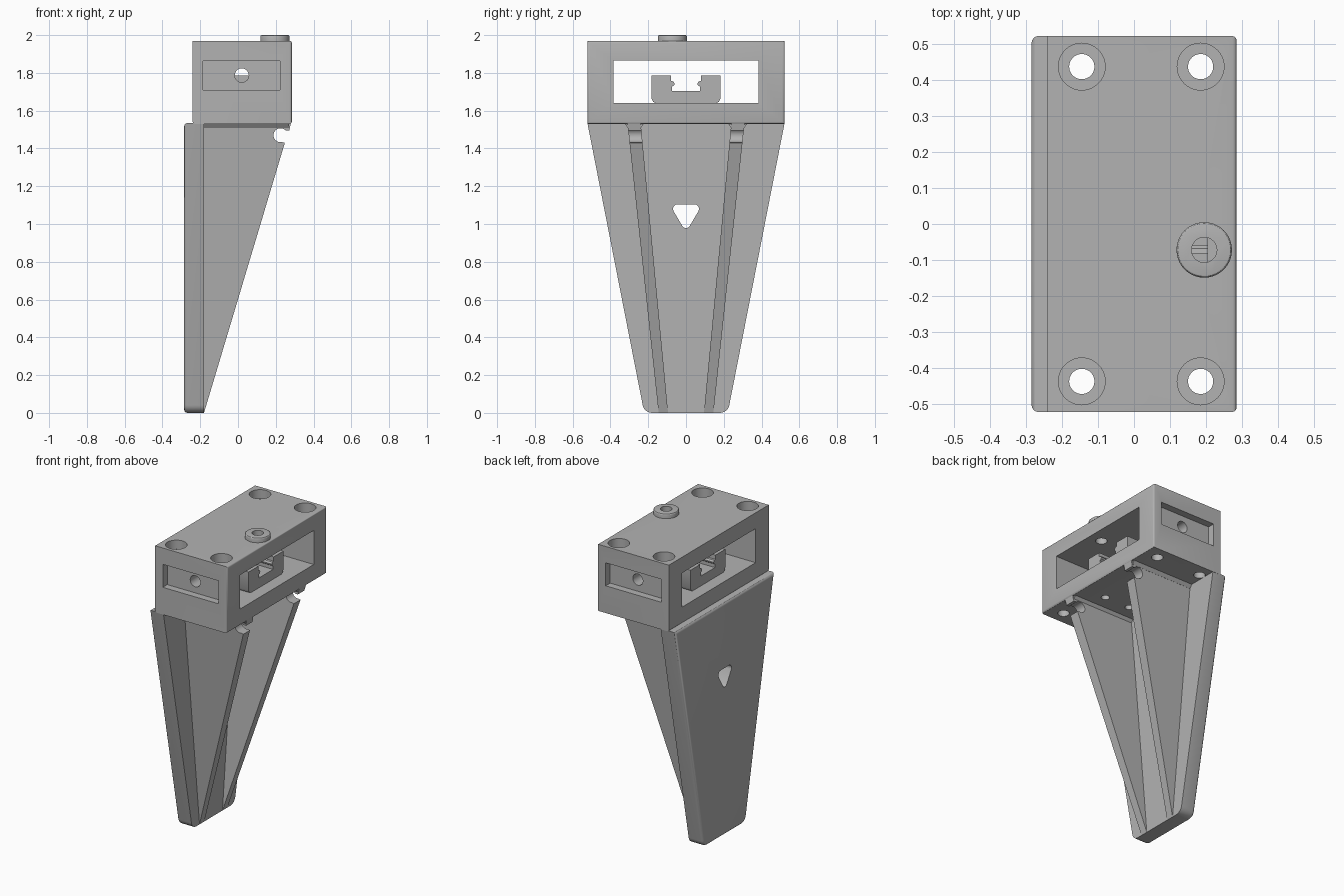
import bpy, bmesh, math
from mathutils import Vector

cube = bpy.data.objects.get("Cube")
if cube:
    bpy.data.objects.remove(cube, do_unlink=True)

grey = bpy.data.materials.new("plain grey")
grey.use_nodes = True
grey.diffuse_color = (0.45, 0.45, 0.45, 1)
grey.node_tree.nodes["Principled BSDF"].inputs["Base Color"].default_value = grey.diffuse_color


def prism(name, points, axis, lo, hi, round_rule=None, radius=0.012):
    """Extrude a 2D outline along an axis; round the edges picked by round_rule."""
    def place(p, d):
        a, b = p
        return {"x": (d, a, b), "y": (a, d, b), "z": (a, b, d)}[axis]
    bm = bmesh.new()
    low = [bm.verts.new(place(p, lo)) for p in points]
    high = [bm.verts.new(place(p, hi)) for p in points]
    bm.faces.new(low)
    bm.faces.new(high)
    for i in range(len(points)):
        j = (i + 1) % len(points)
        bm.faces.new((low[i], low[j], high[j], high[i]))
    bmesh.ops.recalc_face_normals(bm, faces=bm.faces)
    if round_rule:
        picked = [e for e in bm.edges if round_rule(e.verts[0].co, e.verts[1].co)]
        bmesh.ops.bevel(bm, geom=picked, offset=radius, segments=3, profile=0.5, affect="EDGES")
    mesh = bpy.data.meshes.new(name)
    bm.to_mesh(mesh)
    bm.free()
    obj = bpy.data.objects.new(name, mesh)
    bpy.context.collection.objects.link(obj)
    mesh.materials.append(grey)
    return obj


def rect(a0, a1, b0, b1):
    return [(a0, b0), (a1, b0), (a1, b1), (a0, b1)]


def arc(cx, cy, r, start, end, steps):
    angles = [math.radians(start + (end - start) * i / steps) for i in range(steps + 1)]
    return [(cx + r * math.cos(t), cy + r * math.sin(t)) for t in angles]


def disc(cx, cy, r):
    return arc(cx, cy, r, 0, 360, 40)[:-1]


def cut(obj, cutters):
    """Subtract the cutters, bake the result and remove them."""
    for c in cutters:
        mod = obj.modifiers.new("cut", "BOOLEAN")
        mod.operation, mod.solver, mod.object = "DIFFERENCE", "EXACT", c
    bpy.context.view_layer.update()
    baked = bpy.data.meshes.new_from_object(obj.evaluated_get(bpy.context.evaluated_depsgraph_get()))
    obj.modifiers.clear()
    obj.data = baked
    for c in cutters:
        bpy.data.objects.remove(c, do_unlink=True)


# Housing with window, end pockets, bolt holes and screw holes
def housing_edge(a, b):
    side = a.x > 0.28 and b.x > 0.28
    return side or (a.z < 1.54 and b.z < 1.54) and abs(a.y - b.y) > 0.1


housing = prism("housing", rect(-0.24, 0.285, -0.522, 0.522), "z", 1.53, 1.97, housing_edge)
WASHER = (0.195, -0.072)
cutters = [
    prism("window_cutter", rect(-0.385, 0.385, 1.64, 1.865), "x", -0.5, 0.5),
    prism("cross_hole_cutter", disc(0.02, 1.787, 0.037), "y", -0.7, 0.7),
    prism("top_hole_cutter", disc(*WASHER, 0.035), "z", 1.8, 2.1),
]
for s in (-1, 1):
    cutters.append(prism("pocket_cutter", rect(-0.185, 0.222, 1.71, 1.862), "y", *sorted((s * 0.475, s * 0.7))))
    for x in (-0.145, 0.185):
        cutters.append(prism("bolt_cutter", disc(x, s * 0.437, 0.035), "z", 1.4, 2.1))
        cutters.append(prism("counterbore_cutter", disc(x, s * 0.437, 0.065), "z", 1.91, 2.1))
    for x in (-0.07, 0.115):
        cutters.append(prism("screw_cutter", disc(x, s * 0.13, 0.025), "z", 1.4, 1.62))
cut(housing, cutters)

# Ring on top
ring = prism("top_ring", disc(*WASHER, 0.077), "z", 1.965, 2.0,
             lambda a, b: a.z > 1.99 and b.z > 1.99, 0.008)
cut(ring, [prism("ring_cutter", disc(*WASHER, 0.035), "z", 1.9, 2.1)])

# Slotted clip inside the window
half = [(0.155, 1.638), (0.173, 1.646), (0.182, 1.664), (0.182, 1.785), (0.08, 1.785),
        (0.08, 1.757), (0.068, 1.755), (0.06, 1.745), (0.062, 1.735), (0.074, 1.727), (0.074, 1.705)]
prism("clip", half + [(-y, z) for y, z in reversed(half)], "x", -0.16, 0.205)

# Tapered back plate with rounded toe and a three-sided hole
toe = arc(0.18, 0.05, 0.05, -90, -10, 6)
plate_half = toe + [(0.522, 1.535)]
plate = prism("back_plate", plate_half + [(-y, z) for y, z in reversed(plate_half)],
              "x", -0.285, -0.18, lambda a, b: a.x < -0.28 and b.x < -0.28, 0.018)
hole = arc(0.045, 1.08, 0.024, 90, -30, 5)
hole = hole + arc(0, 1.0, 0.022, -30, -150, 5) + [(-y, z) for y, z in reversed(hole)]
cut(plate, [prism("hole_cutter", hole, "x", -0.5, 0.1)])

# Pair of slanted ribs with a round notch near the top
side = ([(-0.2, 0.0), (-0.18, 0.0), (0.248, 1.43)] + arc(0.225, 1.47, 0.037, 280, 45, 18)
        + [(0.272, 1.495), (0.28, 1.535), (-0.2, 1.535)])
for s, label in ((1, "left"), (-1, "right")):
    rib = prism(label + "_rib", side, "y", 0, 1)
    for v in rib.data.vertices:
        t = v.co.z / 1.535
        inner, outer = 0.095 + 0.145 * t, 0.145 + 0.165 * t
        v.co.y = s * (inner + (outer - inner) * v.co.y)
    if s < 0:
        rib.data.flip_normals()
    root = [(0.24, 1.508), (0.308, 1.508), (0.328, 1.535), (0.22, 1.535)]
    prism(label + "_rib_root", [(s * y, z) for y, z in root], "x", -0.19, 0.27)

# Smooth the rounded faces, keep corners sharp
bpy.ops.object.select_all(action="DESELECT")
for obj in bpy.context.scene.objects:
    if obj.type == "MESH" and grey.name in obj.data.materials:
        obj.select_set(True)
        bpy.context.view_layer.objects.active = obj
bpy.ops.object.shade_smooth_by_angle(angle=math.radians(30))
